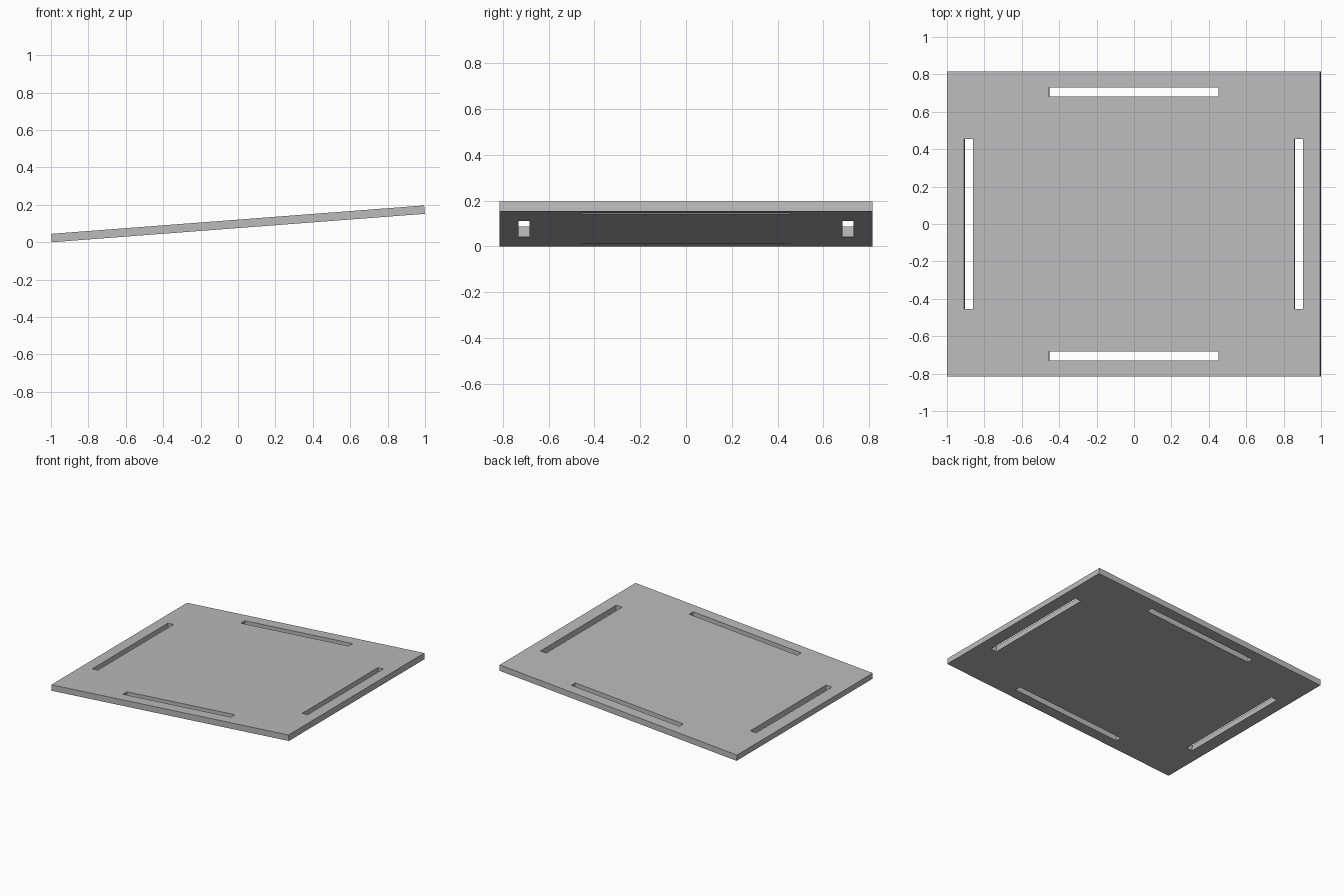
import bpy
from mathutils import Matrix, Vector

default_cube = bpy.data.objects.get("Cube")
if default_cube:
    bpy.data.objects.remove(default_cube, do_unlink=True)

LENGTH, WIDTH, THICK = 2.0, 1.63, 0.045
TILT = 0.076
SLOT_LONG, SLOT_WIDE = 0.91, 0.048
SLOT_X, SLOT_Y = 0.885, 0.707


def box(name, size, location=(0, 0, 0)):
    """Add a box with its size baked into the mesh."""
    bpy.ops.mesh.primitive_cube_add(size=1, location=location)
    obj = bpy.context.object
    obj.name = name
    obj.data.transform(Matrix.Diagonal(Vector((*size, 1))))
    return obj


# Single flat grey
grey = bpy.data.materials.new("plain grey")
grey.use_nodes = True
grey.diffuse_color = (0.5, 0.5, 0.5, 1)
grey.node_tree.nodes["Principled BSDF"].inputs["Base Color"].default_value = grey.diffuse_color

# Flat panel
panel = box("slotted_panel", (LENGTH, WIDTH, THICK))
panel.data.materials.append(grey)

# Four slots cut through, one near each edge
for side in (-1, 1):
    cutters = (
        box("end_slot_cutter", (SLOT_WIDE, SLOT_LONG, 4 * THICK), (side * SLOT_X, 0, 0)),
        box("side_slot_cutter", (SLOT_LONG, SLOT_WIDE, 4 * THICK), (0, side * SLOT_Y, 0)),
    )
    for cutter in cutters:
        cutter.hide_render = True
        cut = panel.modifiers.new("slot", "BOOLEAN")
        cut.operation = "DIFFERENCE"
        cut.solver = "EXACT"
        cut.object = cutter
        bpy.context.view_layer.objects.active = panel
        bpy.ops.object.modifier_apply(modifier=cut.name)
        bpy.data.objects.remove(cutter, do_unlink=True)

# Tilt the panel up towards its left and rest the low edge on the ground
panel.data.transform(Matrix.Rotation(-TILT, 4, "Y"))
lowest = min(v.co.z for v in panel.data.vertices)
panel.data.transform(Matrix.Translation((0, 0, -lowest)))
